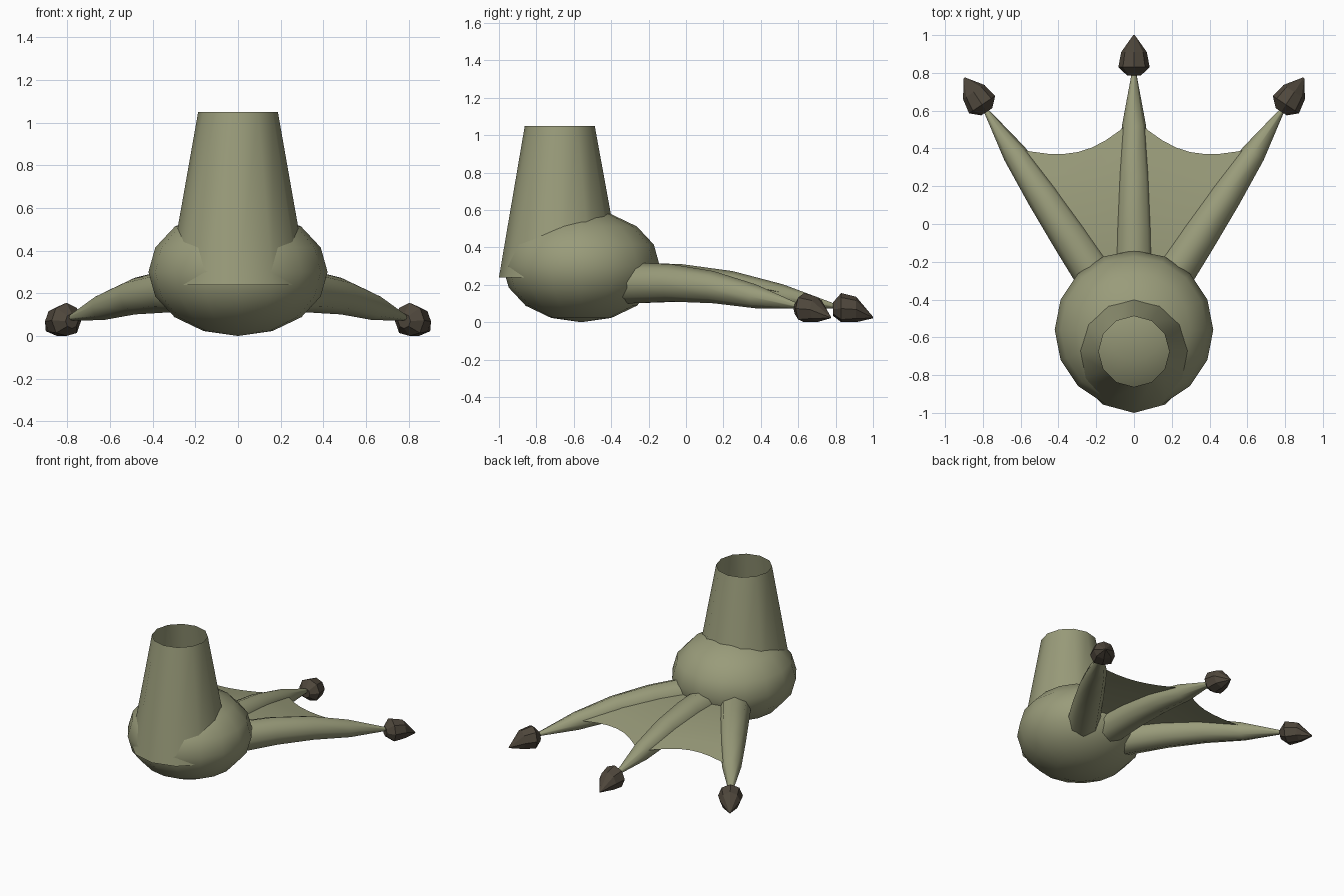
import bpy, bmesh, math
from mathutils import Vector

if "Cube" in bpy.data.objects:
    bpy.data.objects.remove(bpy.data.objects["Cube"])

def material(name, rgb):
    m = bpy.data.materials.new(name)
    m.diffuse_color = (*rgb, 1)
    m.use_nodes = True
    m.node_tree.nodes["Principled BSDF"].inputs["Base Color"].default_value = m.diffuse_color
    return m

SKIN = material("olive_skin", (0.32, 0.33, 0.195))
CLAW = material("dark_claw", (0.078, 0.063, 0.045))

def finish(name, bm, mat, smooth=None):
    me = bpy.data.meshes.new(name)
    bm.to_mesh(me)
    bm.free()
    me.materials.append(mat)
    ob = bpy.data.objects.new(name, me)
    bpy.context.collection.objects.link(ob)
    if smooth:
        bpy.ops.object.select_all(action='DESELECT')
        ob.select_set(True)
        bpy.context.view_layer.objects.active = ob
        bpy.ops.object.shade_smooth_by_angle(angle=math.radians(smooth))
    return ob

def loft(rings, cap_start=True, cap_end=True):
    """Skin a list of equally sized point rings."""
    bm = bmesh.new()
    vs = [[bm.verts.new(p) for p in r] for r in rings]
    n = len(vs[0])
    for a, b in zip(vs, vs[1:]):
        for i in range(n):
            j = (i + 1) % n
            bm.faces.new((a[i], a[j], b[j], b[i]))
    if cap_start:
        bm.faces.new(vs[0][::-1])
    if cap_end:
        bm.faces.new(vs[-1])
    return bm

# heel: squashed ball
bm = bmesh.new()
bmesh.ops.create_uvsphere(bm, u_segments=16, v_segments=8, radius=1)
for v in bm.verts:
    v.co = (v.co.x * 0.42, v.co.y * 0.42 - 0.56, v.co.z * 0.3 + 0.3)
finish("heel", bm, SKIN, 60)

# leg: tapered tube, open at both ends
def circle(r, y, z, n=12):
    return [(r * math.cos(k * math.tau / n), y + r * math.sin(k * math.tau / n), z)
            for k in range(n)]
finish("leg", loft([circle(0.33, -0.67, 0.24), circle(0.187, -0.675, 1.05)], False, False), SKIN, 40)

# toe profile: distance along toe, centre height, radius
TOE = [(0, .21, .11), (.28, .21, .10), (.55, .187, .086), (.82, .138, .064), (1.1, .085, .012)]
# claw profile: distance, centre height, radius
NAIL = [(1.085, .07, .035), (1.13, .073, .083), (1.21, .068, .068), (1.3, .025, .004)]
ANGLE = math.atan2(0.55, 0.83)
BASE = {-1: Vector((-.18, -.31, 0)), 0: Vector((0, -.3, 0)), 1: Vector((.18, -.31, 0))}

def along(side, t):
    a = side * ANGLE
    return BASE[side] + t * Vector((math.sin(a), math.cos(a), 0))

def rings(side, profile, n):
    a = side * ANGLE
    across = Vector((math.cos(a), -math.sin(a), 0))
    out = []
    for t, z, r in profile:
        ring = []
        for k in range(n):
            u = -k * math.tau / n
            p = along(side, t) + across * (r * math.cos(u))
            p.z = max(0, z + r * math.sin(u))
            ring.append(p)
        out.append(ring)
    return out

for side, label in ((-1, "left"), (0, "middle"), (1, "right")):
    finish(label + "_toe", loft(rings(side, TOE, 8)), SKIN, 50)
    finish(label + "_claw", loft(rings(side, NAIL, 8)), CLAW)

# web: single sheets with a scalloped outer edge
def web_height(t):
    for (t0, z0, r0), (t1, z1, r1) in zip(TOE, TOE[1:]):
        if t <= t1:
            f = (t - t0) / (t1 - t0)
            return z0 + (z1 - z0) * f + 0.35 * (r0 + (r1 - r0) * f)

for side, label in ((-1, "left"), (1, "right")):
    bm = bmesh.new()
    cols, rows = 8, 6
    grid = []
    for i in range(cols + 1):
        s = i / cols
        end = 0.86 * (1 - 0.13 * 4 * s * (1 - s))
        col = []
        for j in range(rows + 1):
            t = 0.05 + (end - 0.05) * j / rows
            p = along(0, t).lerp(along(side, t), s)
            p.z = web_height(t)
            col.append(bm.verts.new(p))
        grid.append(col)
    for i in range(cols):
        for j in range(rows):
            q = [grid[i][j], grid[i + 1][j], grid[i + 1][j + 1], grid[i][j + 1]]
            bm.faces.new(q if side > 0 else q[::-1])
    finish(label + "_web", bm, SKIN, 40)
